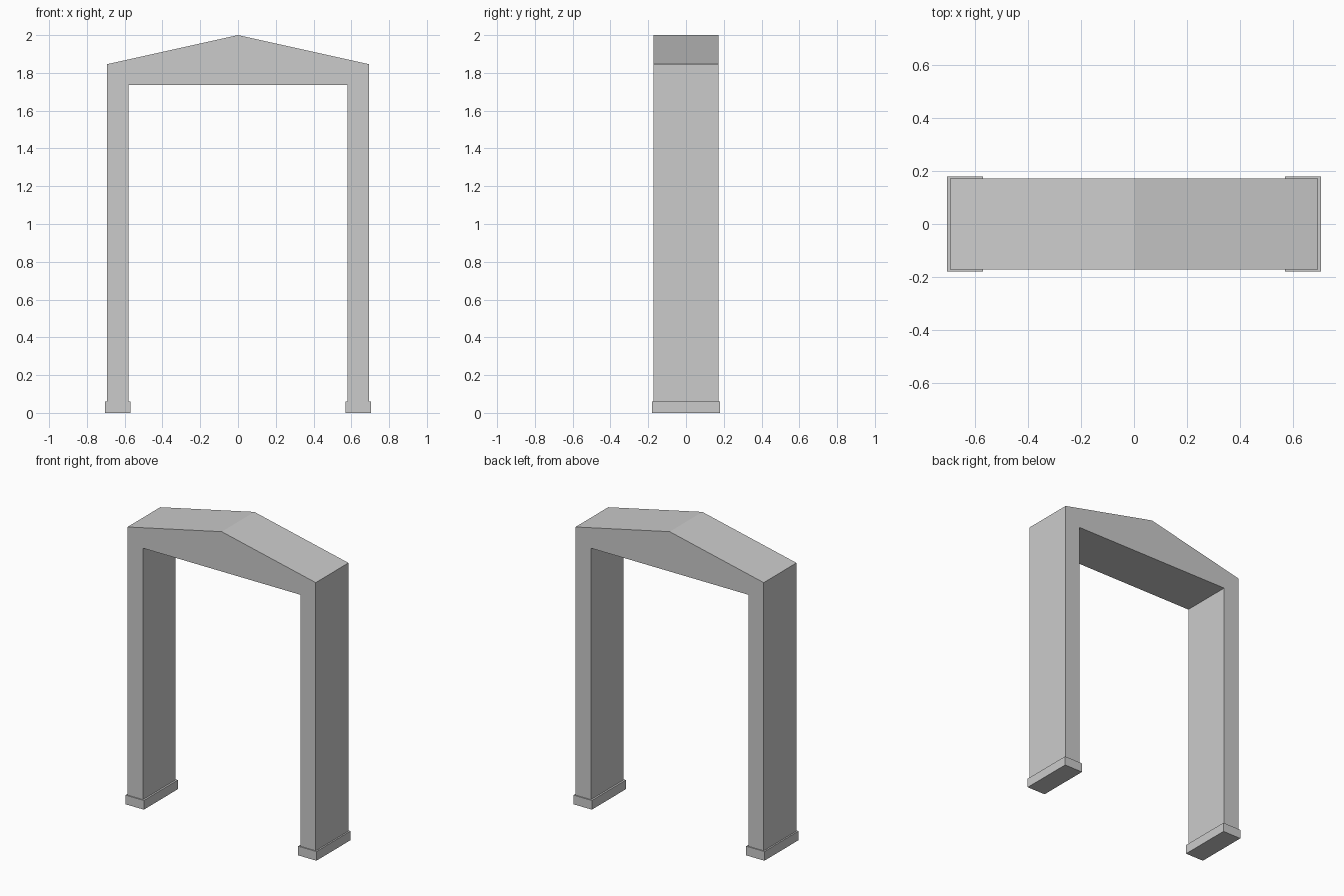
import bpy, bmesh

if "Cube" in bpy.data.objects:
    bpy.data.objects.remove(bpy.data.objects["Cube"])


def extrude_profile(name, points, half_depth):
    """Extrude an x-z outline symmetrically along y."""
    bm = bmesh.new()
    face = bm.faces.new([bm.verts.new((x, -half_depth, z)) for x, z in points])
    ext = bmesh.ops.extrude_face_region(bm, geom=[face])
    verts = [v for v in ext["geom"] if isinstance(v, bmesh.types.BMVert)]
    bmesh.ops.translate(bm, verts=verts, vec=(0, 2 * half_depth, 0))
    bmesh.ops.recalc_face_normals(bm, faces=bm.faces)
    mesh = bpy.data.meshes.new(name)
    bm.to_mesh(mesh)
    bm.free()
    obj = bpy.data.objects.new(name, mesh)
    bpy.context.collection.objects.link(obj)
    return obj


# Gabled door frame: half outline mirrored around the centre line
half = [(0.58, 1.735), (0.58, 0.0), (0.693, 0.0), (0.693, 1.846)]
outline = half + [(0, 2.0)] + [(-x, z) for x, z in reversed(half)]
extrude_profile("gabled_frame", outline, 0.172)

# Foot blocks around the bottom of each post
for side, name in ((-1, "left_foot"), (1, "right_foot")):
    a, b = side * 0.568, side * 0.703
    extrude_profile(name, [(a, 0), (b, 0), (b, 0.061), (a, 0.061)], 0.179)
